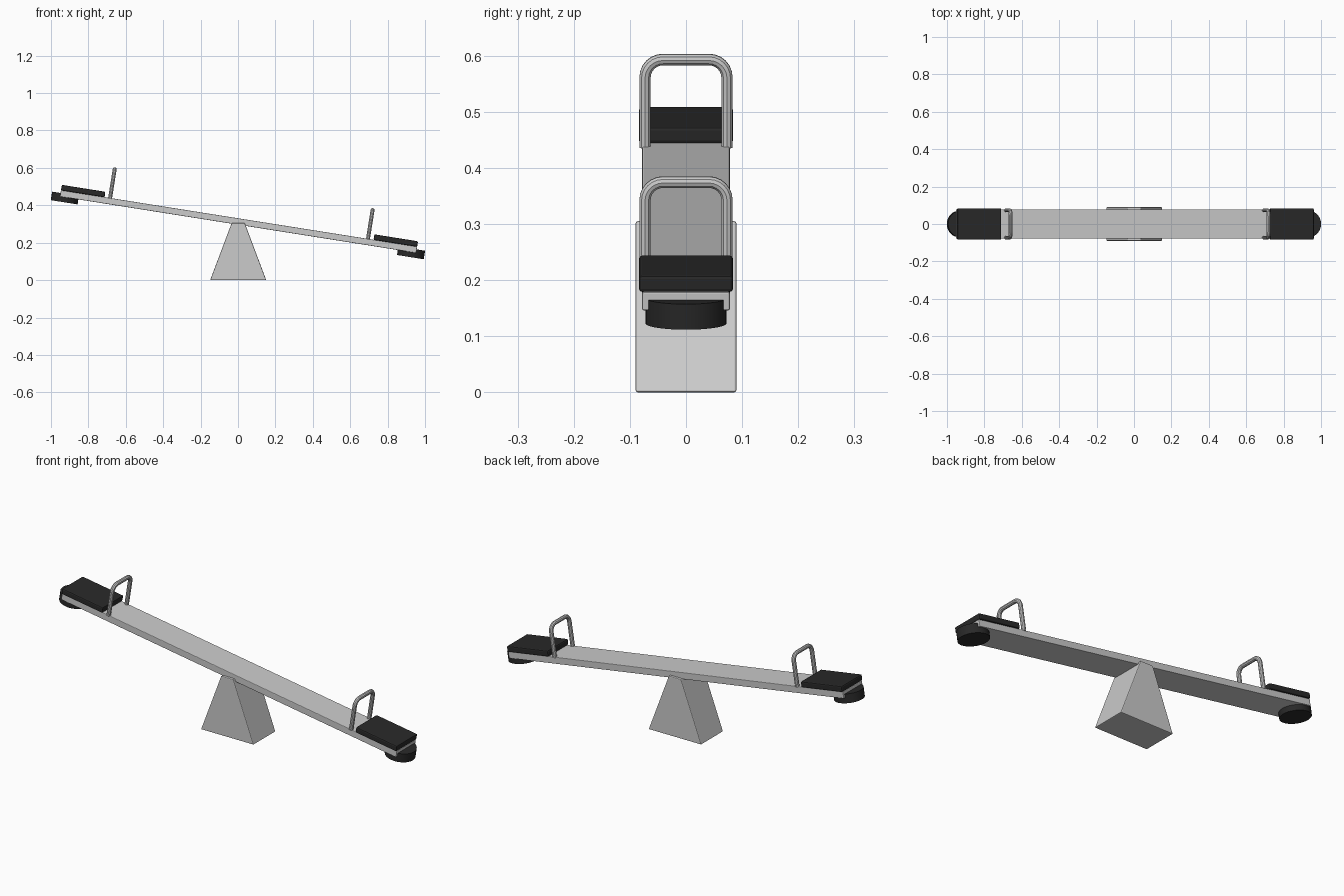
import bpy, bmesh, math
from mathutils import Matrix, Vector

if "Cube" in bpy.data.objects:
    bpy.data.objects.remove(bpy.data.objects["Cube"])

# Frame of the tilted plank: u along it, v up from its middle
TILT = Matrix.Translation((0.003, 0, 0.313)) @ Matrix.Rotation(math.radians(9), 4, 'Y')

rubber = bpy.data.materials.new("dark_rubber")
rubber.diffuse_color = (0.022, 0.022, 0.022, 1)
rubber.use_nodes = True
rubber.node_tree.nodes["Principled BSDF"].inputs["Base Color"].default_value = rubber.diffuse_color


def add_mesh(name, bm, matrix=Matrix(), mat=None, bevel=0.0, segments=2):
    bmesh.ops.recalc_face_normals(bm, faces=bm.faces)
    mesh = bpy.data.meshes.new(name)
    bm.to_mesh(mesh)
    bm.free()
    ob = bpy.data.objects.new(name, mesh)
    bpy.context.collection.objects.link(ob)
    ob.matrix_world = matrix
    if mat:
        mesh.materials.append(mat)
    if bevel:
        mod = ob.modifiers.new("rounded_edges", 'BEVEL')
        mod.width, mod.segments = bevel, segments
    return ob


def box(center, size):
    bm = bmesh.new()
    bmesh.ops.create_cube(bm, size=1, matrix=Matrix.Translation(center) @ Matrix.Diagonal((*size, 1)))
    return bm


def smooth(ob):
    bpy.ops.object.select_all(action='DESELECT')
    ob.select_set(True)
    bpy.context.view_layer.objects.active = ob
    bpy.ops.object.shade_smooth_by_angle(angle=math.radians(35))


# Fulcrum: tapered block
bm = box((0, 0, 0.1525), (0.30, 0.18, 0.305))
for v in bm.verts:
    if v.co.z > 0.1:
        v.co.x *= 0.035 / 0.15
add_mesh("fulcrum", bm, Matrix.Translation((0.001, 0, 0)), bevel=0.004)

# Plank
add_mesh("plank", box((0, 0, 0), (1.928, 0.156, 0.034)), TILT, bevel=0.003)


def handle(name, u):
    # Hoop path with rounded upper corners, swept with a round section
    half, low, high, r = 0.073, 0.014, 0.173, 0.032
    side = [(half, low)]
    for i in range(7):
        a = math.radians(15 * i)
        side.append((half - r + r * math.cos(a), high - r + r * math.sin(a)))
    path = side + [(-y, z) for y, z in reversed(side)]
    curve = bpy.data.curves.new(name, 'CURVE')
    curve.dimensions = '3D'
    curve.bevel_depth, curve.bevel_resolution = 0.0105, 3
    curve.use_fill_caps = True
    spline = curve.splines.new('POLY')
    spline.points.add(len(path) - 1)
    for p, (y, z) in zip(spline.points, path):
        p.co = (u, y, z, 1)
    ob = bpy.data.objects.new(name, curve)
    bpy.context.collection.objects.link(ob)
    ob.matrix_world = TILT
    bpy.ops.object.select_all(action='DESELECT')
    ob.select_set(True)
    bpy.context.view_layer.objects.active = ob
    bpy.ops.object.convert(target='MESH')
    smooth(bpy.context.view_layer.objects.active)


# Seat, handle and bumper at each end
for label, s in (("left", -1), ("right", 1)):
    add_mesh(label + "_seat", box((s * 0.846, 0, 0.031), (0.236, 0.168, 0.03)),
             TILT, rubber, bevel=0.006)
    handle(label + "_handle", s * 0.698)
    bm = bmesh.new()
    bmesh.ops.create_cone(bm, cap_ends=True, segments=32, radius1=0.0725, radius2=0.0725,
                          depth=0.046, matrix=Matrix.Translation((s * 0.937, 0, -0.021)))
    smooth(add_mesh(label + "_bumper", bm, TILT, rubber))
